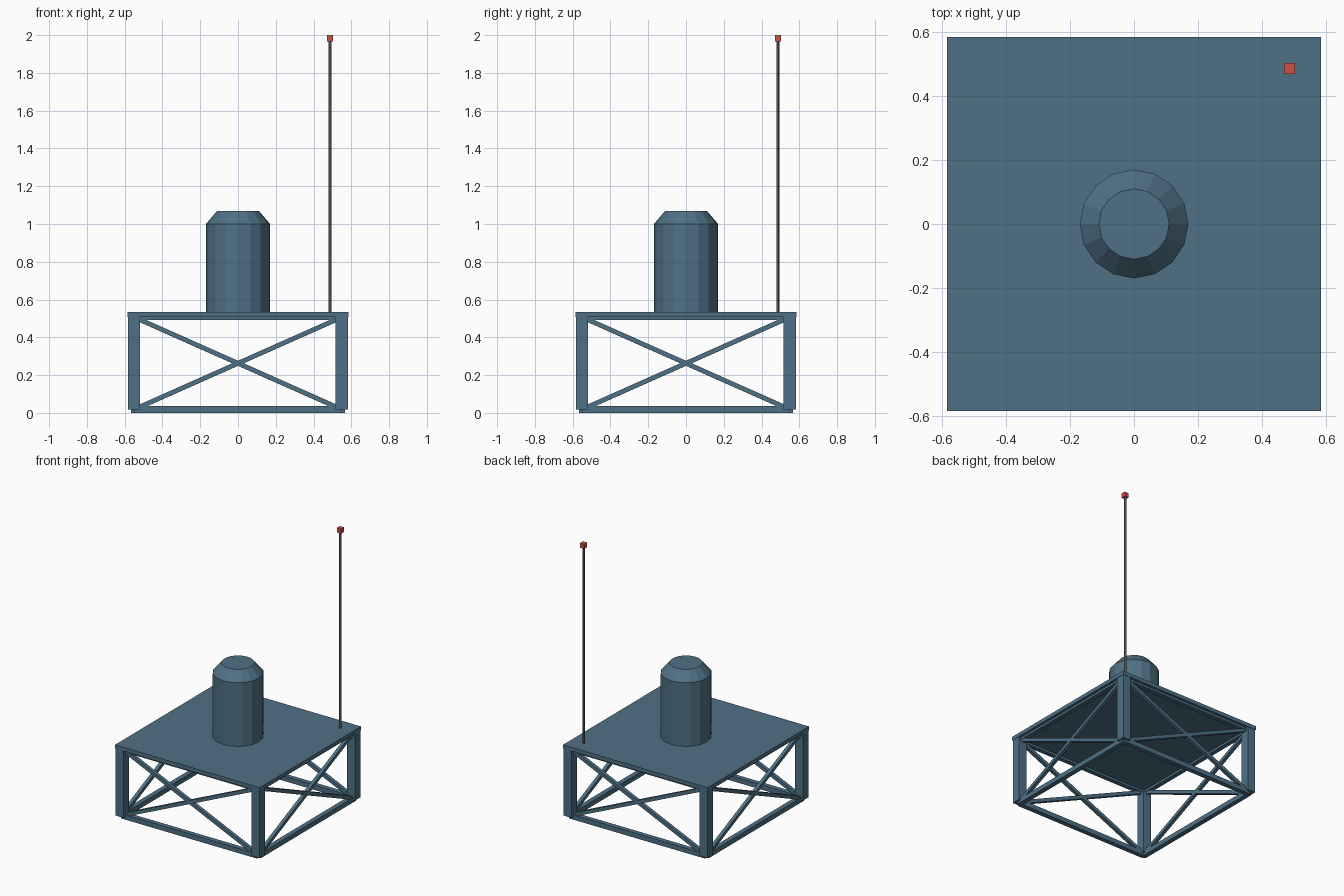
import bpy
import bmesh
from math import pi
from mathutils import Matrix, Vector

default = bpy.data.objects.get("Cube")
if default:
    bpy.data.objects.remove(default, do_unlink=True)


def make_material(name, colour):
    mat = bpy.data.materials.new(name)
    mat.use_nodes = True
    mat.diffuse_color = (*colour, 1)
    bsdf = next(n for n in mat.node_tree.nodes if n.type == 'BSDF_PRINCIPLED')
    bsdf.inputs["Base Color"].default_value = (*colour, 1)
    return mat


steel = make_material("steel_blue", (0.078, 0.165, 0.235))
grey = make_material("mast_grey", (0.14, 0.14, 0.13))
red = make_material("beacon_red", (0.60, 0.085, 0.065))


def finish(name, bm, mat):
    bmesh.ops.recalc_face_normals(bm, faces=bm.faces[:])
    mesh = bpy.data.meshes.new(name)
    bm.to_mesh(mesh)
    bm.free()
    mesh.materials.append(mat)
    obj = bpy.data.objects.new(name, mesh)
    bpy.context.collection.objects.link(obj)
    return obj


def box(name, centre, size, mat):
    bm = bmesh.new()
    bmesh.ops.create_cube(bm, size=1)
    bmesh.ops.scale(bm, vec=size, verts=bm.verts[:])
    bmesh.ops.translate(bm, vec=centre, verts=bm.verts[:])
    return finish(name, bm, mat)


def bar(name, start, end, width, mat):
    """Square bar running between two points, kept upright."""
    start, end = Vector(start), Vector(end)
    along = (end - start).normalized()
    side = along.cross(Vector((0, 0, 1))).normalized()
    up = side.cross(along)
    turn = Matrix((side, along, up)).transposed().to_4x4()
    bm = bmesh.new()
    bmesh.ops.create_cube(bm, size=1)
    bmesh.ops.scale(bm, vec=(width, (end - start).length, width), verts=bm.verts[:])
    bm.transform(Matrix.Translation((start + end) / 2) @ turn)
    return finish(name, bm, mat)


def cylinder(name, r_low, r_high, z_low, z_high, sides, mat, x=0, y=0):
    bm = bmesh.new()
    bmesh.ops.create_cone(bm, cap_ends=True, segments=sides, radius1=r_low,
                          radius2=r_high, depth=z_high - z_low)
    bmesh.ops.translate(bm, vec=(x, y, (z_low + z_high) / 2), verts=bm.verts[:])
    return finish(name, bm, mat)


# Deck
DECK_LOW, DECK_TOP = 0.507, 0.535
box("deck", (0, 0, (DECK_LOW + DECK_TOP) / 2),
    (1.17, 1.17, DECK_TOP - DECK_LOW), steel)

# Legs
REACH, LOW, HIGH = 0.55, 0.018, 0.507
for sx, side in ((-1, "right"), (1, "left")):
    for sy, end in ((-1, "front"), (1, "back")):
        box(f"{end}_{side}_leg", (sx * REACH, sy * REACH, (LOW + HIGH) / 2),
            (0.065, 0.065, HIGH - LOW), steel)

# Rails and crossed braces, one set per side
for i, side in enumerate(("front", "left", "back", "right")):
    spin = Matrix.Rotation(i * pi / 2, 4, 'Z')
    a, b = spin @ Vector((-REACH, -REACH, 0)), spin @ Vector((REACH, -REACH, 0))
    low, high = Vector((0, 0, LOW)), Vector((0, 0, HIGH))
    bar(f"{side}_lower_rail", a + low, b + low, 0.035, steel)
    bar(f"{side}_upper_rail", a + high, b + high, 0.033, steel)
    bar(f"{side}_rising_brace", a + low, b + high, 0.025, steel)
    bar(f"{side}_falling_brace", a + high, b + low, 0.025, steel)

# Tank with a tapered cap
cylinder("tank_body", 0.17, 0.17, DECK_TOP, 1.0, 16, steel)
cylinder("tank_cap", 0.17, 0.11, 1.0, 1.07, 16, steel)

# Mast and beacon
MAST = 0.487
cylinder("mast", 0.008, 0.008, DECK_TOP, 1.97, 6, grey, MAST, MAST)
box("beacon", (MAST, MAST, 1.983), (0.034, 0.034, 0.034), red)
